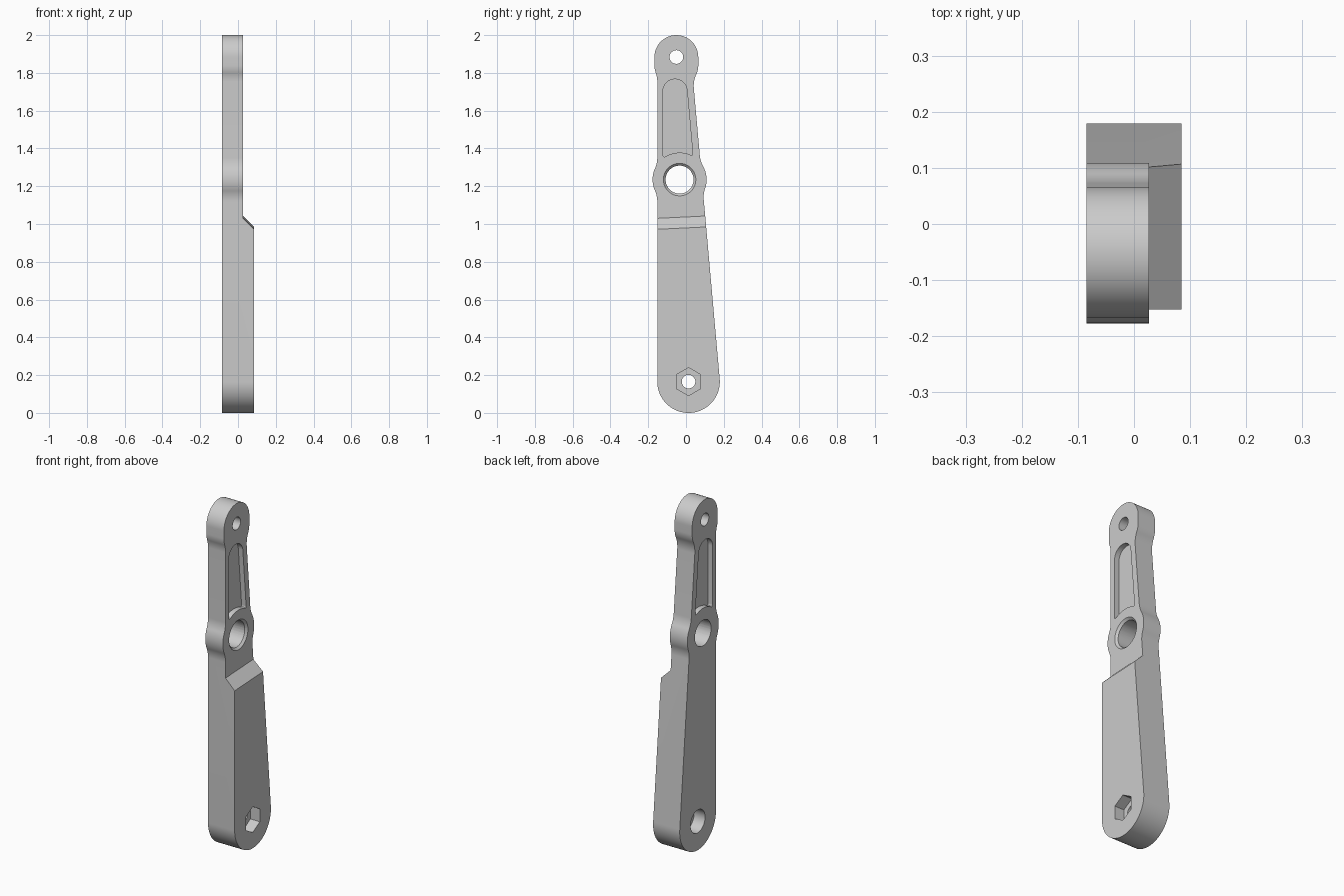
import bpy, bmesh, math
from mathutils import Vector as V

if "Cube" in bpy.data.objects:
    bpy.data.objects.remove(bpy.data.objects["Cube"])

BACK, MID, FRONT = -0.085, 0.027, 0.085      # x of back face, thin face, thick face
FOOT, FOOT_R = V((0.0135, 0.1655)), 0.1655   # (y, z) centres and radii
HUB, HUB_R = V((-0.034, 1.235)), 0.143
HEAD, HEAD_R = V((-0.051, 1.884)), 0.116
NECK = V((-0.051, 1.84))                     # lower end of the head's straight sides
FILLET = 0.14

grey = bpy.data.materials.new("grey metal")
grey.diffuse_color = (0.6, 0.6, 0.6, 1)
grey.use_nodes = True
grey.node_tree.nodes["Principled BSDF"].inputs["Base Color"].default_value = grey.diffuse_color


def angle(v):
    return math.atan2(v.y, v.x)


def arc(c, r, a0, a1, n):
    return [c + r * V((math.cos(a0 + (a1 - a0) * i / n), math.sin(a0 + (a1 - a0) * i / n)))
            for i in range(n + 1)]


def short_arc(c, r, v0, v1, n=12):
    """Arc from direction v0 to v1 the short way round."""
    a0 = angle(v0)
    d = (angle(v1) - a0 + math.pi) % (2 * math.pi) - math.pi
    return arc(c, r, a0, a0 + d, n)


def circle(c, r, n=64):
    return arc(c, r, 0, 2 * math.pi, n)[:-1]


def loft(name, rings):
    """Solid through rings, each given as (x, [(y, z), ...])."""
    bm = bmesh.new()
    loops = [[bm.verts.new((x, p[0], p[1])) for p in pts] for x, pts in rings]
    for a, b in zip(loops, loops[1:]):
        for i in range(len(a)):
            j = (i + 1) % len(a)
            bm.faces.new((a[i], a[j], b[j], b[i]))
    bm.faces.new(loops[0])
    bm.faces.new(loops[-1])
    bmesh.ops.recalc_face_normals(bm, faces=bm.faces)
    me = bpy.data.meshes.new(name)
    bm.to_mesh(me)
    bm.free()
    ob = bpy.data.objects.new(name, me)
    ob.data.materials.append(grey)
    bpy.context.collection.objects.link(ob)
    return ob


def prism(name, pts, x0, x1):
    return loft(name, [(x0, pts), (x1, pts)])


def fillet_centre(p, n, d, c, r, above):
    """Centre of a fillet joining the line (p, d) to a circle, above or below it."""
    q = p + n * FILLET
    t0 = (c - q).dot(d)
    h = math.sqrt((r + FILLET) ** 2 - (q + d * t0 - c).length_squared)
    return q + d * (t0 + (h if above else -h))


def side(n):
    """One edge of the outline from foot to head; n is its outward normal."""
    d = V((-n.y, n.x))
    d = d if d.y > 0 else -d
    p = FOOT + n * FOOT_R
    lo = fillet_centre(p, n, d, HUB, HUB_R, False)
    hi = fillet_centre(p, n, d, HUB, HUB_R, True)
    neck = fillet_centre(p, n, d, NECK, HEAD_R, False)
    out = V((math.copysign(1, n.x), 0))
    pts = short_arc(lo, FILLET, -n, HUB - lo)
    pts += short_arc(HUB, HUB_R, lo - HUB, hi - HUB, 20)[1:-1]
    pts += short_arc(hi, FILLET, HUB - hi, -n)
    pts += short_arc(neck, FILLET, -n, NECK - neck)
    pts += short_arc(NECK, HEAD_R, neck - NECK, out)[1:]
    return pts


# Lever body: full-thickness outline
n_left = V((-1, 0))
n_right = V((1, 0.089)).normalized()
outline = side(n_right) + arc(HEAD, HEAD_R, 0, math.pi, 40) + side(n_left)[::-1]
outline += arc(FOOT, FOOT_R, math.pi, 2 * math.pi + angle(n_right), 48)
lever = prism("lever_arm", outline, BACK, FRONT)
cutters = []

# Sloped step that thins the upper half
bm = bmesh.new()
profile = [(MID, 1.03), (0.2, 0.857), (0.2, 2.3), (MID, 2.3)]
ends = [[bm.verts.new((x, y, z + (y + 0.152) * 0.048)) for x, z in profile] for y in (-0.4, 0.4)]
for i in range(4):
    j = (i + 1) % 4
    bm.faces.new((ends[0][i], ends[0][j], ends[1][j], ends[1][i]))
bm.faces.new(ends[0])
bm.faces.new(ends[1])
bmesh.ops.recalc_face_normals(bm, faces=bm.faces)
me = bpy.data.meshes.new("step_cutter")
bm.to_mesh(me)
bm.free()
me.materials.append(grey)
step = bpy.data.objects.new("step_cutter", me)
bpy.context.collection.objects.link(step)
cutters.append(step)

# Hub bore with a chamfer on the front rim, and the head hole
cutters.append(prism("hub_bore", circle(HUB, 0.074), -0.2, 0.2))
cutters.append(loft("hub_chamfer", [(MID - 0.016, circle(HUB, 0.07)),
                                    (MID + 0.01, circle(HUB, 0.096))]))
cutters.append(prism("head_hole", circle(HEAD, 0.036, 48), -0.2, 0.2))

# Foot hole: hexagonal socket in front, round counterbore behind
cutters.append(prism("foot_hole", circle(FOOT, 0.036, 48), -0.2, 0.2))
hexagon = arc(FOOT, 0.074, math.pi / 2, math.pi * 2.5, 6)[:-1]
cutters.append(prism("hex_socket", hexagon, FRONT - 0.06, 0.2))
cutters.append(prism("counterbore", circle(FOOT, 0.066), -0.2, BACK + 0.07))


# Tapered pocket on both faces of the upper arm
def rounded(a, corner, b, n=6):
    return [a * (1 - t) ** 2 + corner * 2 * t * (1 - t) + b * t * t
            for t in (i / n for i in range(n + 1))]


top = V((-0.058, 1.703))
a_l, a_r = math.radians(126.5), math.radians(60.5)
on_hub = lambda a: HUB + HUB_R * V((math.cos(a), math.sin(a)))
c_l, c_r = on_hub(a_l), on_hub(a_r)
d_right = V((-0.089, 1)).normalized()
pocket = arc(top, 0.064, angle(n_right), math.pi, 24)
pocket += rounded(V((-0.122, c_l.y + 0.018)), V((-0.122, c_l.y)), on_hub(a_l - 0.1))
pocket += arc(HUB, HUB_R, a_l - 0.1, a_r + 0.1, 12)[1:-1]
right_start = top + n_right * 0.064
c_r = right_start - d_right * ((right_start.y - c_r.y) / d_right.y)
pocket += rounded(on_hub(a_r + 0.1), c_r, c_r + d_right * 0.018)
cutters.append(prism("front_pocket", pocket, MID - 0.029, 0.1))
cutters.append(prism("back_pocket", pocket, -0.2, BACK + 0.029))

# Cut everything out of the body
bpy.context.view_layer.objects.active = lever
for c in cutters:
    m = lever.modifiers.new(c.name, 'BOOLEAN')
    m.operation, m.solver, m.object = 'DIFFERENCE', 'EXACT', c
    bpy.ops.object.modifier_apply(modifier=m.name)
    bpy.data.objects.remove(c)

lever.select_set(True)
bpy.ops.object.shade_smooth_by_angle(angle=math.radians(30))
